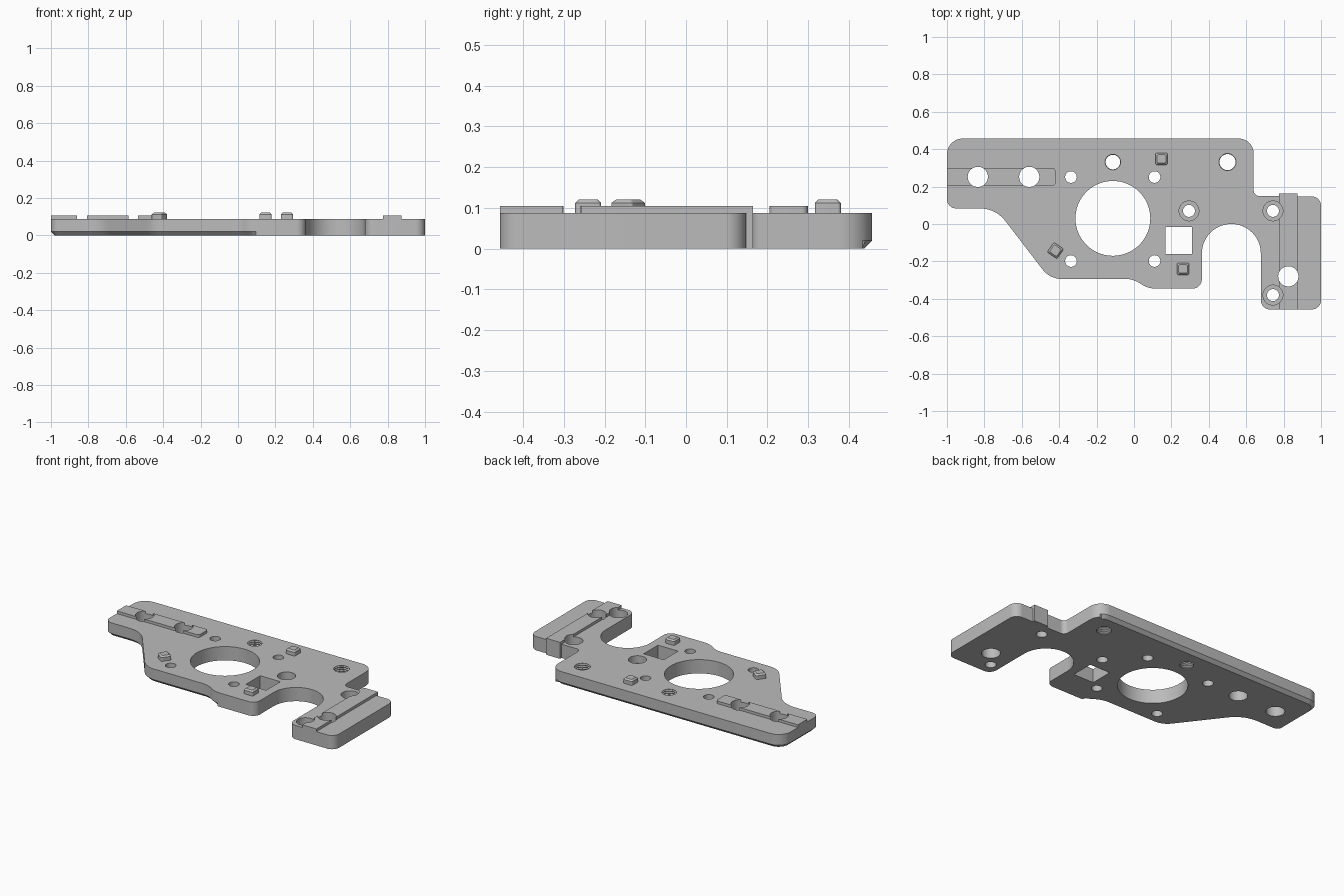
import bpy, bmesh, math
from mathutils import Vector, Matrix

if "Cube" in bpy.data.objects:
    bpy.data.objects.remove(bpy.data.objects["Cube"], do_unlink=True)

grey = bpy.data.materials.new("plain grey")
grey.use_nodes = True
grey.diffuse_color = (0.5, 0.5, 0.5, 1)
grey.node_tree.nodes["Principled BSDF"].inputs["Base Color"].default_value = (0.5, 0.5, 0.5, 1)

TOP, RAIL_TOP, PEG_TOP, CHAMFER = 0.088, 0.105, 0.121, 0.02


def rounded(corners):
    """Replace each (x, y, radius) corner of a closed outline by an arc."""
    pts = []
    for i, (x, y, r) in enumerate(corners):
        p = Vector((x, y))
        a = (Vector(corners[i - 1][:2]) - p).normalized()
        b = (Vector(corners[(i + 1) % len(corners)][:2]) - p).normalized()
        if r == 0:
            pts.append(p)
            continue
        half = a.angle(b) / 2
        centre = p + (a + b).normalized() * (r / math.sin(half))
        start = p + a * (r / math.tan(half)) - centre
        end = p + b * (r / math.tan(half)) - centre
        sweep = start.angle_signed(end)
        steps = max(4, int(abs(sweep) / math.radians(7)))
        for k in range(steps + 1):
            pts.append(centre + Matrix.Rotation(-sweep * k / steps, 2) @ start)
    clean = [p for i, p in enumerate(pts) if (p - pts[i - 1]).length > 1e-4]
    return clean


def offset(pts, amount):
    """Move each outline point inward (counter-clockwise outline)."""
    out = []
    for i, p in enumerate(pts):
        d1 = (p - pts[i - 1]).normalized()
        d2 = (pts[(i + 1) % len(pts)] - p).normalized()
        n = Vector((-d1.y - d2.y, d1.x + d2.x)).normalized()
        out.append(p + n * amount(p) / max(0.5, n.dot(Vector((-d1.y, d1.x)))))
    return out


def loft(bm, rings):
    """Skin a stack of (points, z) rings and cap both ends."""
    rows = [[bm.verts.new((p[0], p[1], z)) for p in pts] for pts, z in rings]
    n = len(rows[0])
    for low, high in zip(rows, rows[1:]):
        for i in range(n):
            j = (i + 1) % n
            bm.faces.new((low[i], low[j], high[j], high[i]))
    bm.faces.new(rows[0][::-1])
    bm.faces.new(rows[-1])


def finish(name, bm):
    bmesh.ops.remove_doubles(bm, verts=bm.verts, dist=1e-5)
    bmesh.ops.recalc_face_normals(bm, faces=bm.faces)
    mesh = bpy.data.meshes.new(name)
    bm.to_mesh(mesh)
    bm.free()
    mesh.materials.append(grey)
    ob = bpy.data.objects.new(name, mesh)
    bpy.context.collection.objects.link(ob)
    return ob


def prism(name, pts, z0, z1):
    bm = bmesh.new()
    loft(bm, [(pts, z0), (pts, z1)])
    return finish(name, bm)


def box_outline(x0, x1, y0, y1, right_r=0):
    return rounded([(x0, y0, 0), (x1, y0, right_r), (x1, y1, right_r), (x0, y1, 0)])


def circle(x, y, r, n=48):
    return [(x + r * math.cos(math.tau * k / n), y + r * math.sin(math.tau * k / n)) for k in range(n)]


# Main plate, with the lower edge chamfered along the back and left portion
outline = rounded([
    (-1, 0.457, 0.085), (-1, 0.083, 0.05), (-0.739, 0.083, 0.17), (-0.45, -0.294, 0.13),
    (0.0, -0.294, 0.13), (0.07, -0.345, 0.13), (0.363, -0.345, 0.05), (0.363, 0, 0.157),
    (0.678, 0, 0.157), (0.678, -0.457, 0.05), (1, -0.457, 0.05), (1, 0.147, 0.05),
    (0.64, 0.15, 0.03), (0.64, 0.457, 0.08)])
lower = offset(outline, lambda p: CHAMFER if p.x < 0.09 or p.y > 0.44 else 0)
bm = bmesh.new()
loft(bm, [(lower, 0), (outline, CHAMFER), (outline, TOP)])
plate = finish("base_plate", bm)

# Raised guide rails and the tab that carries one past the plate edge
left_rail = prism("left_guide_rail", box_outline(-1, -0.42, 0.205, 0.299, 0.015), TOP, RAIL_TOP)
right_rail = prism("right_guide_rail", box_outline(0.775, 0.874, -0.457, 0.164), TOP, RAIL_TOP)
tab = prism("rail_end_tab", box_outline(0.775, 0.874, 0.13, 0.164), 0, TOP)

# All hole cutters in one helper mesh
bm = bmesh.new()
LOW, HIGH = -0.05, 0.2
plain_holes = [(-0.113, 0.03, 0.2), (-0.835, 0.252, 0.054), (-0.56, 0.252, 0.054), (0.825, -0.28, 0.054)]
plain_holes += [(x, y, 0.031) for x in (-0.337, 0.11) for y in (-0.198, 0.251)]
for x, y, r in plain_holes:
    pts = circle(x, y, r, 96 if r > 0.1 else 48)
    loft(bm, [(pts, LOW), (pts, HIGH)])
for x, y in ((0.294, 0.07), (0.743, 0.07), (0.743, -0.38)):     # counterbored
    small, wide = circle(x, y, 0.032), circle(x, y, 0.053)
    loft(bm, [(small, LOW), (small, 0.04), (wide, 0.04), (wide, HIGH)])
for x, y, r in ((-0.113, 0.331, 0.039), (0.5, 0.331, 0.043)):    # threaded
    rings = [(circle(x, y, r), LOW)]
    for k in range(7):
        z = 0.004 + k * 0.0125
        rings += [(circle(x, y, r), z), (circle(x, y, r + 0.005), z + 0.006)]
    rings += [(circle(x, y, r), 0.0915), (circle(x, y, r), HIGH)]
    loft(bm, rings)
window = box_outline(0.168, 0.31, -0.16, -0.016)
loft(bm, [(window, LOW), (window, HIGH)])
cutter = finish("hole_cutters", bm)
cutter.hide_render = True

for ob in (plate, left_rail, right_rail):
    mod = ob.modifiers.new("holes", "BOOLEAN")
    mod.operation, mod.solver, mod.object = "DIFFERENCE", "EXACT", cutter
    bpy.context.view_layer.objects.active = ob
    bpy.ops.object.modifier_apply(modifier=mod.name)
bpy.data.objects.remove(cutter, do_unlink=True)

# Square locating pegs with bevelled tops
pegs = []
for name, x, y, turn in (("back_peg", 0.147, 0.348, 0), ("front_peg", 0.262, -0.24, 0),
                         ("left_peg", -0.42, -0.142, -35)):
    rings = []
    for h, z in ((0.032, TOP - 0.005), (0.032, PEG_TOP - 0.009), (0.023, PEG_TOP)):
        square = rounded([(sx * h, sy * h, 0.008) for sx, sy in ((-1, -1), (1, -1), (1, 1), (-1, 1))])
        rings.append((square, z))
    bm = bmesh.new()
    loft(bm, rings)
    peg = finish(name, bm)
    peg.location = (x, y, 0)
    peg.rotation_euler.z = math.radians(turn)
    pegs.append(peg)

# Smooth the curved walls, keep the edges crisp
bpy.ops.object.select_all(action="DESELECT")
for ob in [plate, left_rail, right_rail, tab] + pegs:
    ob.select_set(True)
bpy.context.view_layer.objects.active = plate
bpy.ops.object.shade_smooth_by_angle(angle=math.radians(30))
